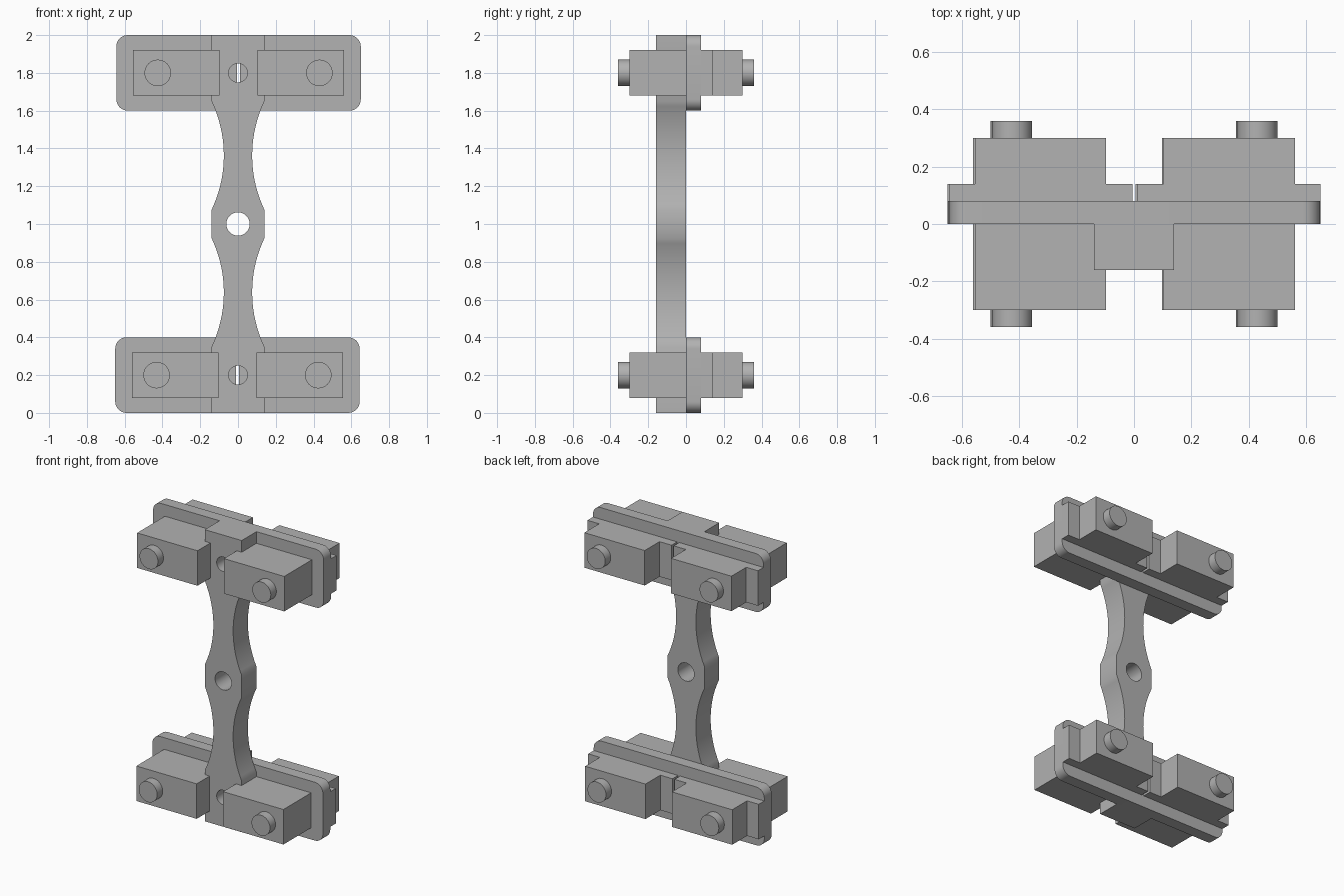
import bpy, bmesh
from math import sin, cos, pi, asin, radians

cube = bpy.data.objects.get("Cube")
if cube:
    bpy.data.objects.remove(cube, do_unlink=True)

grey = bpy.data.materials.new("plain grey")
grey.use_nodes = True
colour = (0.445, 0.445, 0.445, 1)
grey.diffuse_color = colour
grey.node_tree.nodes["Principled BSDF"].inputs["Base Color"].default_value = colour


def prism(name, outline, y0, y1):
    """Extrude an x-z outline from y0 to y1."""
    bm = bmesh.new()
    face = bm.faces.new([bm.verts.new((x, y0, z)) for x, z in outline])
    ext = bmesh.ops.extrude_face_region(bm, geom=[face])
    verts = [v for v in ext["geom"] if isinstance(v, bmesh.types.BMVert)]
    bmesh.ops.translate(bm, verts=verts, vec=(0, y1 - y0, 0))
    bmesh.ops.recalc_face_normals(bm, faces=bm.faces)
    mesh = bpy.data.meshes.new(name)
    bm.to_mesh(mesh)
    bm.free()
    mesh.materials.append(grey)
    obj = bpy.data.objects.new(name, mesh)
    bpy.context.scene.collection.objects.link(obj)
    finish(obj)
    return obj


def finish(obj):
    obj.data.shade_smooth()
    obj.data.set_sharp_from_angle(angle=radians(30))


def arc(cx, cz, r, a0, a1, n):
    return [(cx + r * cos(a0 + (a1 - a0) * i / n), cz + r * sin(a0 + (a1 - a0) * i / n))
            for i in range(n + 1)]


def circle(cx, cz, r):
    return arc(cx, cz, r, 0, 2 * pi, 40)[:-1]


def rect(x0, x1, z0, z1):
    return [(x0, z0), (x1, z0), (x1, z1), (x0, z1)]


def rounded_rect(x0, x1, z0, z1, r):
    pts = []
    corners = [(x1 - r, z0 + r), (x1 - r, z1 - r), (x0 + r, z1 - r), (x0 + r, z0 + r)]
    for i, (cx, cz) in enumerate(corners):
        pts += arc(cx, cz, r, (i - 1) * pi / 2, i * pi / 2, 8)
    return pts


def drill(obj, holes):
    """Cut round holes right through along y."""
    cutters = []
    for x, z, r in holes:
        cutter = prism("hole_cutter", circle(x, z, r), -1, 1)
        cutter.hide_render = True
        mod = obj.modifiers.new("hole", "BOOLEAN")
        mod.operation, mod.solver, mod.object = "DIFFERENCE", "EXACT", cutter
        cutters.append(cutter)
    bpy.context.view_layer.update()
    graph = bpy.context.evaluated_depsgraph_get()
    mesh = bpy.data.meshes.new_from_object(obj.evaluated_get(graph))
    obj.modifiers.clear()
    obj.data = mesh
    for cutter in cutters:
        bpy.data.objects.remove(cutter, do_unlink=True)
    finish(obj)


# Upright bar with two waists, drilled at the middle and both ends
HALF, WAIST, Z0, Z1 = 0.14, 0.075, 0.35, 0.925
h, s = (Z1 - Z0) / 2, HALF - WAIST
radius = (h * h + s * s) / (2 * s)
sweep = asin(h / radius)
side = [(HALF, 0)]
for zc in ((Z0 + Z1) / 2, 2 - (Z0 + Z1) / 2):
    side += arc(WAIST + radius, zc, radius, pi + sweep, pi - sweep, 20)
side.append((HALF, 2))
bar = prism("upright_bar", side + [(-x, z) for x, z in reversed(side)], -0.16, 0)
drill(bar, [(0, 0.2, 0.05), (0, 1, 0.062), (0, 1.8, 0.05)])

# Upper and lower crosspieces
for level, z, dx in (("lower", 0.2, -0.003), ("upper", 1.8, 0.003)):
    plate = prism(level + "_plate",
                  rounded_rect(dx - 0.647, dx + 0.647, z - 0.2, z + 0.2, 0.06), 0, 0.08)
    drill(plate, [(0, z, 0.05)])
    for hand, m in (("left", 1), ("right", -1)):
        def box(part, xa, xb, y0, y1):
            x0, x1 = sorted((dx + m * xa, dx + m * xb))
            prism(f"{level}_{hand}_{part}", rect(x0, x1, z - 0.12, z + 0.12), y0, y1)

        box("front_block", 0.1, 0.558, -0.3, 0)
        box("back_flange", 0.008, 0.647, 0.08, 0.14)
        box("back_block", 0.1, 0.558, 0.14, 0.3)
        # Round pegs on both faces
        for face, y0, y1 in (("front", -0.36, -0.3), ("back", 0.3, 0.36)):
            prism(f"{level}_{hand}_{face}_peg", circle(dx + m * 0.428, z, 0.07), y0, y1)
